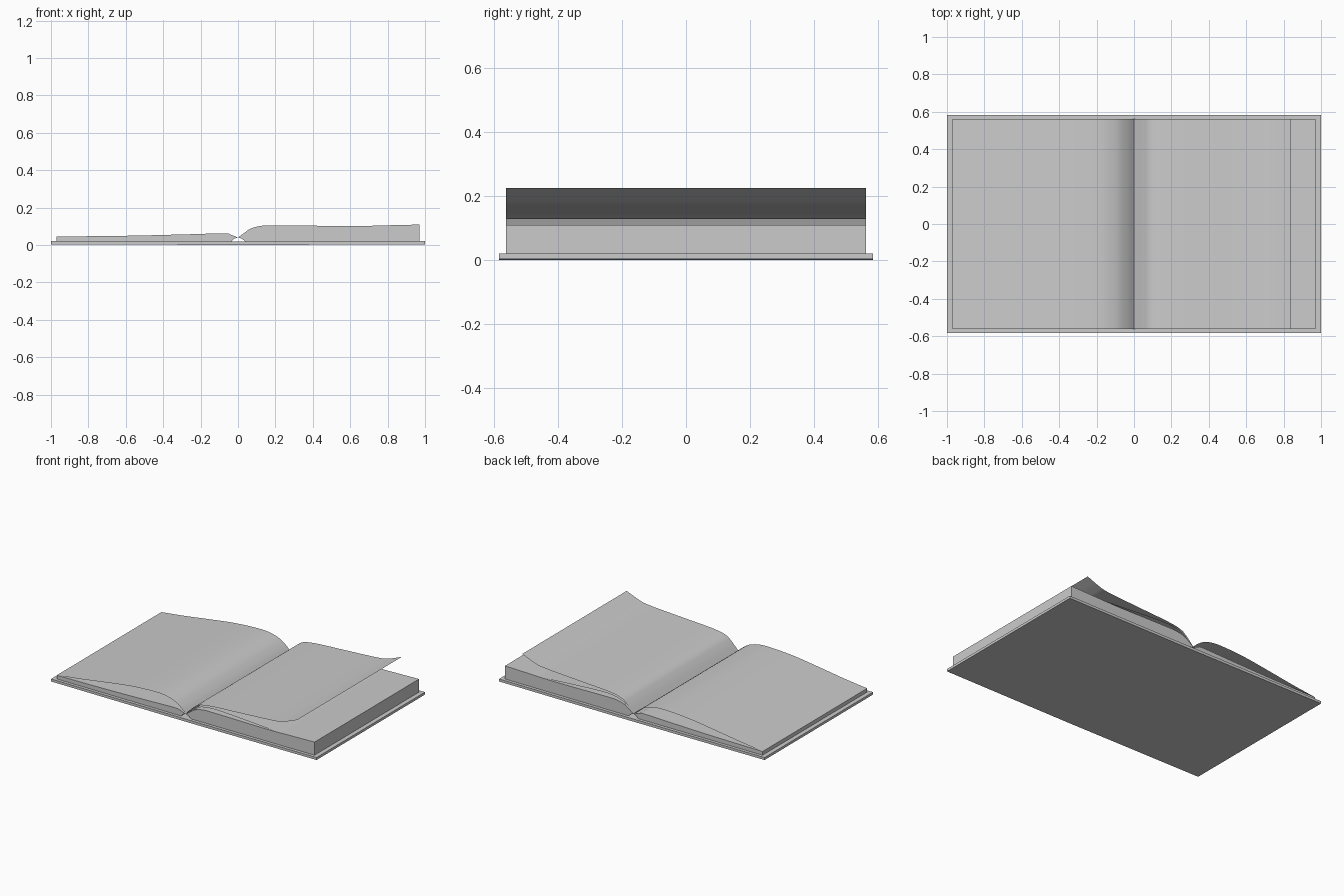
import bpy, bmesh, math

if "Cube" in bpy.data.objects:
    bpy.data.objects.remove(bpy.data.objects["Cube"])

paper = bpy.data.materials.new("light grey")
paper.diffuse_color = (0.6, 0.6, 0.6, 1)
paper.use_nodes = True
paper.node_tree.nodes["Principled BSDF"].inputs["Base Color"].default_value = paper.diffuse_color


def smooth_path(pts, n=6):
    # Catmull-Rom interpolation through the profile points
    p = [pts[0]] + pts + [pts[-1]]
    out = []
    for i in range(1, len(p) - 2):
        a, b, c, d = p[i - 1:i + 3]
        for k in range(n):
            t = k / n
            out.append(tuple(0.5 * (2 * b[j] + (c[j] - a[j]) * t
                       + (2 * a[j] - 5 * b[j] + 4 * c[j] - d[j]) * t * t
                       + (3 * b[j] - a[j] - 3 * c[j] + d[j]) * t ** 3) for j in (0, 1)))
    return out + [pts[-1]]


def extrude(name, prof, half, closed=True):
    # sweep an x-z profile along y; closed profiles become solids
    bm = bmesh.new()
    f = [bm.verts.new((x, -half, z)) for x, z in prof]
    b = [bm.verts.new((x, half, z)) for x, z in prof]
    n = len(prof)
    for i in range(n if closed else n - 1):
        j = (i + 1) % n
        bm.faces.new((f[i], f[j], b[j], b[i]))
    if closed:
        bm.faces.new(f)
        bm.faces.new(b[::-1])
        bmesh.ops.recalc_face_normals(bm, faces=bm.faces)
    me = bpy.data.meshes.new(name)
    bm.to_mesh(me)
    bm.free()
    me.materials.append(paper)
    ob = bpy.data.objects.new(name, me)
    bpy.context.collection.objects.link(ob)
    bpy.ops.object.select_all(action='DESELECT')
    ob.select_set(True)
    bpy.context.view_layer.objects.active = ob
    bpy.ops.object.shade_smooth_by_angle(angle=math.radians(35))
    return ob


# cover boards, meeting just right of the centre
extrude("left_cover", [(-1, 0.003), (0.04, 0), (0.04, 0.018), (-1, 0.02)], 0.583)
extrude("right_cover", [(0.04, 0), (1, 0.003), (1, 0.02), (0.04, 0.018)], 0.583)

# page blocks with a hollow under the spine
left_top = smooth_path([(-0.97, 0.045), (-0.6, 0.049), (-0.3, 0.056), (-0.08, 0.062),
                        (-0.04, 0.055), (0, 0.04)])
extrude("left_page_block", left_top + [(-0.02, 0.034), (-0.035, 0.018), (-0.97, 0.018)], 0.562)
right_top = smooth_path([(0, 0.04), (0.03, 0.062), (0.07, 0.088), (0.12, 0.101),
                         (0.2, 0.105), (0.6, 0.101), (0.8, 0.105), (0.97, 0.109)])
extrude("right_page_block", right_top + [(0.97, 0.018), (0.04, 0.018), (0.02, 0.034)], 0.562)

# loose curved sheets
sheets = {
    "left_loose_page": [(-0.97, 0.046), (-0.8, 0.066), (-0.6, 0.095), (-0.4, 0.121),
                        (-0.2, 0.13), (-0.1, 0.112), (-0.04, 0.078), (0, 0.041)],
    "right_lower_page": [(0, 0.041), (0.05, 0.083), (0.1, 0.113), (0.2, 0.13),
                         (0.4, 0.122), (0.6, 0.109), (0.75, 0.1)],
    "right_curled_page": [(0, 0.042), (0.05, 0.094), (0.1, 0.127), (0.2, 0.144),
                          (0.4, 0.156), (0.67, 0.173), (0.75, 0.19), (0.84, 0.225)],
}
for name, pts in sheets.items():
    extrude(name, smooth_path(pts), 0.562, closed=False)
